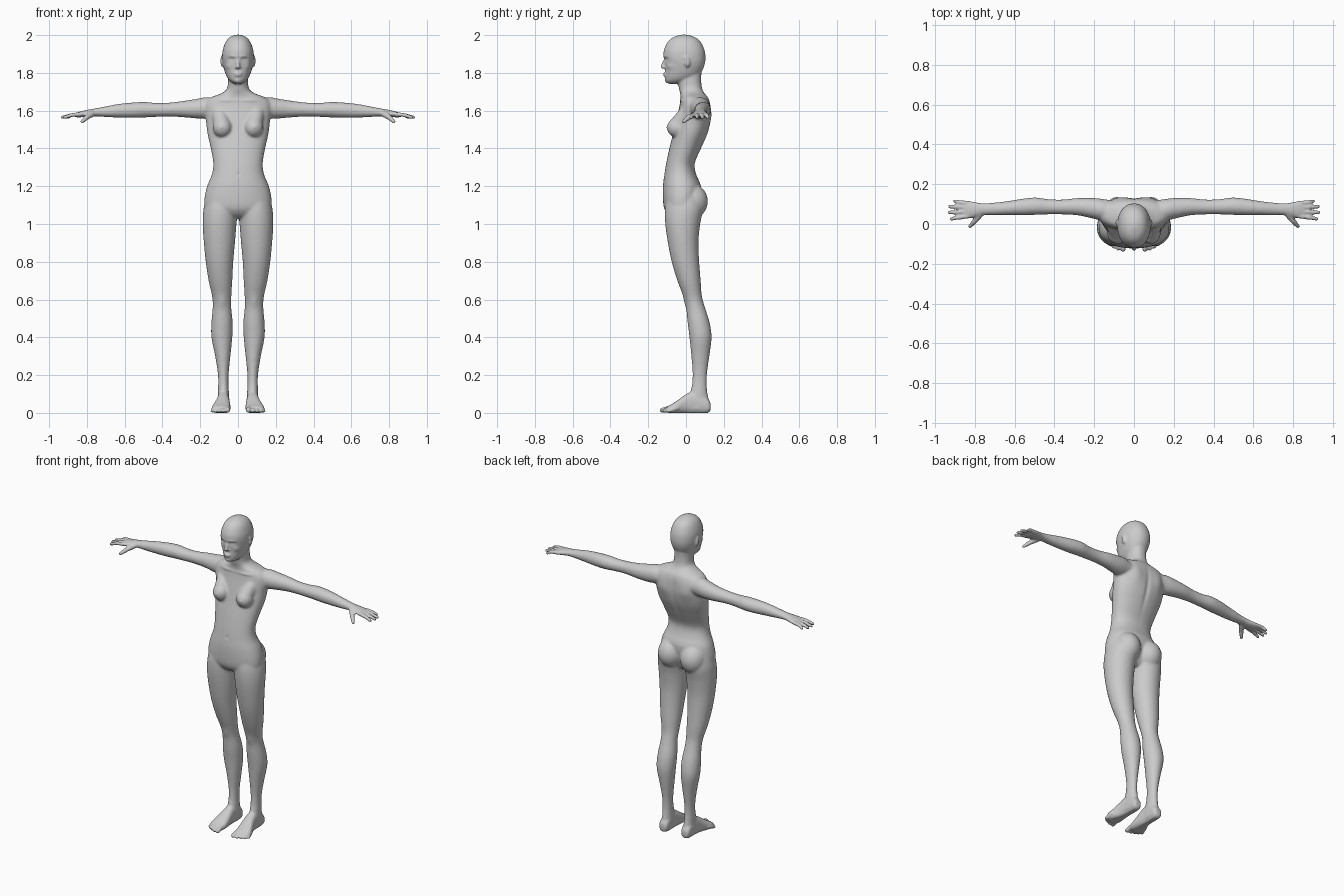
import bpy, math
from mathutils import Vector, Matrix
from mathutils.kdtree import KDTree

verts, faces = [], []


def skin(rings):
    """Close a row of equal rings into a solid."""
    base, n = len(verts), len(rings[0])
    for ring in rings:
        verts.extend(tuple(p) for p in ring)
    for r in range(len(rings) - 1):
        a = base + r * n
        for k in range(n):
            j = (k + 1) % n
            faces.append((a + k, a + j, a + n + j, a + n + k))
    faces.append(tuple(range(base, base + n))[::-1])
    faces.append(tuple(range(len(verts) - n, len(verts))))


def catmull(a, b, c, d, t):
    return [0.5 * (2*q + (r-p)*t + (2*p-5*q+4*r-s)*t*t + (3*q-p-3*r+s)*t**3)
            for p, q, r, s in zip(a, b, c, d)]


def loft(axis, stations, power=2.0, sides=28, sub=3):
    """Skin rings (position, u0, u1, v0, v1) along an axis; u and v are the other two axes."""
    u, v = [i for i in range(3) if i != axis]
    rows, last = [], len(stations) - 1
    for i in range(last):
        four = [stations[min(max(i + k, 0), last)] for k in (-1, 0, 1, 2)]
        rows += [catmull(*four, j / sub) for j in range(sub)]
    rows.append(stations[-1])
    rings = []
    for pos, u0, u1, v0, v1 in rows:
        ring = []
        for k in range(sides):
            a = 2 * math.pi * k / sides
            c, s = math.cos(a), math.sin(a)
            co = [0, 0, 0]
            co[axis] = pos
            co[u] = (u0+u1)/2 + (u1-u0)/2 * math.copysign(abs(c)**(2/power), c)
            co[v] = (v0+v1)/2 + (v1-v0)/2 * math.copysign(abs(s)**(2/power), s)
            ring.append(co)
        rings.append(ring)
    skin(rings)


def blob(center, size, rot=0.0, sides=16, rows=10):
    """Ellipsoid."""
    m = Matrix.Translation(center) @ Matrix.Rotation(rot, 4, 'X') @ Matrix.Diagonal((*size, 1))
    rings = []
    for i in range(rows + 1):
        t = math.pi * (.02 + .96 * i / rows)
        rings.append([m @ Vector((math.sin(t) * math.cos(2*math.pi*k/sides),
                                  math.sin(t) * math.sin(2*math.pi*k/sides), -math.cos(t)))
                      for k in range(sides)])
    skin(rings)


def chain(points, r0, r1, sides=12):
    """Tapered tube with round ends along a short path."""
    p = [Vector(q) for q in points]
    d0, d1 = (p[1] - p[0]).normalized(), (p[-1] - p[-2]).normalized()
    turn = (p[-1] - p[0]).to_track_quat('Z', 'Y')
    caps = [math.radians(a) for a in (85, 60, 30)]
    rows = [(p[0] - d0 * r0 * math.sin(a), r0 * math.cos(a)) for a in caps]
    rows += [(q, r0 + (r1 - r0) * i / (len(p) - 1)) for i, q in enumerate(p)]
    rows += [(p[-1] + d1 * r1 * math.sin(a), r1 * math.cos(a)) for a in caps[::-1]]
    skin([[c + turn @ Vector((r * math.cos(2*math.pi*k/sides), r * math.sin(2*math.pi*k/sides), 0))
           for k in range(sides)] for c, r in rows])


# leg
loft(2, [(1.15, .02, .165, -.10, .08), (1.08, .003, .183, -.112, .09), (1.0, .008, .187, -.11, .075),
         (.9, .016, .181, -.096, .066), (.8, .025, .171, -.076, .07), (.7, .03, .156, -.046, .078),
         (.62, .035, .138, -.016, .084), (.56, .036, .134, .0, .1), (.48, .028, .141, .008, .125),
         (.4, .03, .141, .018, .136), (.3, .04, .121, .028, .124), (.2, .05, .106, .035, .111),
         (.12, .049, .106, .026, .111), (.06, .045, .108, .0, .122), (.02, .047, .108, -.01, .12)])
# foot
loft(1, [(.13, .06, .095, .015, .05), (.12, .05, .105, .002, .07), (.09, .046, .108, -.004, .10),
         (.04, .046, .11, -.004, .115), (0, .043, .116, -.004, .098), (-.04, .04, .13, -.004, .07),
         (-.075, .04, .14, -.003, .047), (-.1, .045, .13, .002, .034)], 2.4)
# toes
for x0, x1, y1, r in ((.057, .055, -.126, .014), (.079, .08, -.124, .010), (.097, .101, -.115, .010),
                      (.114, .12, -.104, .009), (.128, .137, -.09, .009)):
    chain([(x0, y1 + .045, .026), (x1, y1, r)], r, r)
# buttock
blob((.079, .03, 1.12), (.079, .086, .092), sides=28, rows=18)
# breast
blob((.083, -.046, 1.51), (.051, .055, .053), sides=28, rows=18)
chain([(.1, .0, 1.585), (.085, -.04, 1.53)], .04, .045, 20)
blob((.087, -.10, 1.512), (.007, .007, .007))
# arm and palm
loft(0, [(.09, .02, .11, 1.57, 1.66), (.16, .018, .126, 1.558, 1.672), (.21, .028, .131, 1.558, 1.664),
         (.28, .043, .131, 1.564, 1.653), (.36, .048, .123, 1.569, 1.643), (.43, .048, .125, 1.567, 1.641),
         (.49, .046, .133, 1.564, 1.646), (.55, .044, .129, 1.562, 1.644), (.63, .044, .116, 1.563, 1.636),
         (.70, .044, .108, 1.566, 1.623), (.76, .045, .104, 1.57, 1.611), (.8, .035, .11, 1.567, 1.604),
         (.83, .028, .116, 1.565, 1.597), (.855, .03, .115, 1.565, 1.589), (.863, .04, .105, 1.57, 1.583)])
# fingers and thumb
for y0, y1, x1 in ((.039, .026, .918), (.062, .058, .929), (.084, .088, .927), (.105, .115, .902)):
    chain([(.835, y0, 1.581), (.88, (y0 + y1) / 2, 1.577), (x1, y1, 1.565)], .0118, .0092)
chain([(.77, .055, 1.585), (.80, .015, 1.565), (.825, -.012, 1.542)], .018, .0098)
# ear, nostril wing
blob((.084, .004, 1.862), (.009, .017, .031), .2)
blob((.010, -.114, 1.829), (.007, .009, .006))

# mirror every paired part
count = len(verts)
faces += [tuple(i + count for i in f[::-1]) for f in faces]
verts += [(-x, y, z) for x, y, z in verts]

# torso and neck
loft(2, [(z, -w, w, f, b) for z, w, f, b in (
    (1.80, .053, -.045, .082), (1.76, .053, -.045, .08), (1.715, .059, -.037, .086), (1.69, .092, -.03, .10),
    (1.67, .145, -.028, .117), (1.64, .175, -.032, .127), (1.6, .178, -.04, .13), (1.55, .17, -.052, .13),
    (1.48, .162, -.068, .115), (1.4, .144, -.088, .08), (1.32, .131, -.105, .046), (1.26, .139, -.115, .055),
    (1.2, .164, -.122, .08), (1.13, .178, -.122, .075), (1.08, .17, -.115, .06), (1.045, .12, -.09, .045),
    (1.03, .06, -.06, .03))], 2.2, 40)
# head
loft(2, [(z, -w, w, f, b) for z, w, f, b in (
    (2.002, .012, -.025, .005), (1.99, .042, -.065, .045), (1.965, .065, -.096, .077), (1.92, .081, -.117, .098),
    (1.88, .084, -.118, .103), (1.85, .081, -.112, .1), (1.82, .074, -.11, .09), (1.79, .064, -.111, .072),
    (1.765, .05, -.11, .04), (1.75, .033, -.104, .0), (1.742, .014, -.09, -.03))], 2.15, 40)
# nose, lips, chin
chain([(0, -.112, 1.868), (0, -.124, 1.833)], .007, .011)
blob((0, -.11, 1.796), (.022, .012, .006))
blob((0, -.109, 1.785), (.019, .012, .006))
blob((0, -.098, 1.762), (.02, .016, .016))

mesh = bpy.data.meshes.new("body")
mesh.from_pydata(verts, [], faces)
body = bpy.data.objects.new("body", mesh)
bpy.context.collection.objects.link(body)


def bake():
    """Replace the mesh by its modified version."""
    dep = bpy.context.evaluated_depsgraph_get()
    new = bpy.data.meshes.new_from_object(body.evaluated_get(dep))
    body.modifiers.clear()
    body.data = new
    return new


# fuse the parts into one skin
fuse = body.modifiers.new("fuse", 'REMESH')
fuse.mode = 'VOXEL'
fuse.voxel_size = .006
mesh = bake()

# blend the joints strongly, keeping face, hands and feet crisp
soft = body.vertex_groups.new(name="soft")
soft.add([v.index for v in mesh.vertices if abs(v.co.x) < .74 and .13 < v.co.z < 1.74], 1, 'REPLACE')
for name, times, group in (("blend", 12, "soft"), ("polish", 2, "")):
    m = body.modifiers.new(name, 'SMOOTH')
    m.factor = .5
    m.iterations = times
    m.vertex_group = group
mesh = bake()

# flat soles
tree = KDTree(len(mesh.vertices))
for i, v in enumerate(mesh.vertices):
    v.co.z = max(v.co.z, 0)
    tree.insert(v.co, i)
tree.balance()

# sculpting touches: (place, size of brush, push), mirrored
touches = [((.033, -.104, 1.87), (.017, .03, .011), (0, .011, 0)),      # eye socket
           ((.033, -.098, 1.867), (.010, .03, .006), (0, -.006, 0)),    # eyelid
           ((.030, -.11, 1.888), (.022, .03, .006), (0, -.004, 0)),     # brow
           ((.05, -.08, 1.835), (.015, .03, .015), (.003, -.004, 0)),   # cheekbone
           ((.093, -.01, 1.865), (.01, .007, .014), (-.006, 0, 0)),     # ear hollow
           ((.085, .13, 1.58), (.045, .05, .06), (0, .010, 0)),         # shoulder blade
           ((.0, .12, 1.5), (.014, .06, .13), (0, -.006, 0)),           # spine groove
           ((.07, -.03, 1.655), (.05, .03, .008), (0, -.005, 0)),       # collar bone
           ((.0, -.115, 1.265), (.007, .03, .009), (0, .004, 0)),       # navel
           ((.085, -.01, .585), (.02, .03, .03), (0, -.004, 0))]        # kneecap
for place, size, push in touches:
    for s in ((1, -1) if place[0] else (1,)):
        p, d = Vector((s * place[0], *place[1:])), Vector((s * push[0], *push[1:]))
        for co, i, dist in tree.find_range(p, 2 * max(size)):
            mesh.vertices[i].co += d * math.exp(-sum((a / b)**2 for a, b in zip(co - p, size)))

mesh.polygons.foreach_set("use_smooth", [True] * len(mesh.polygons))
mesh.name = "body"
